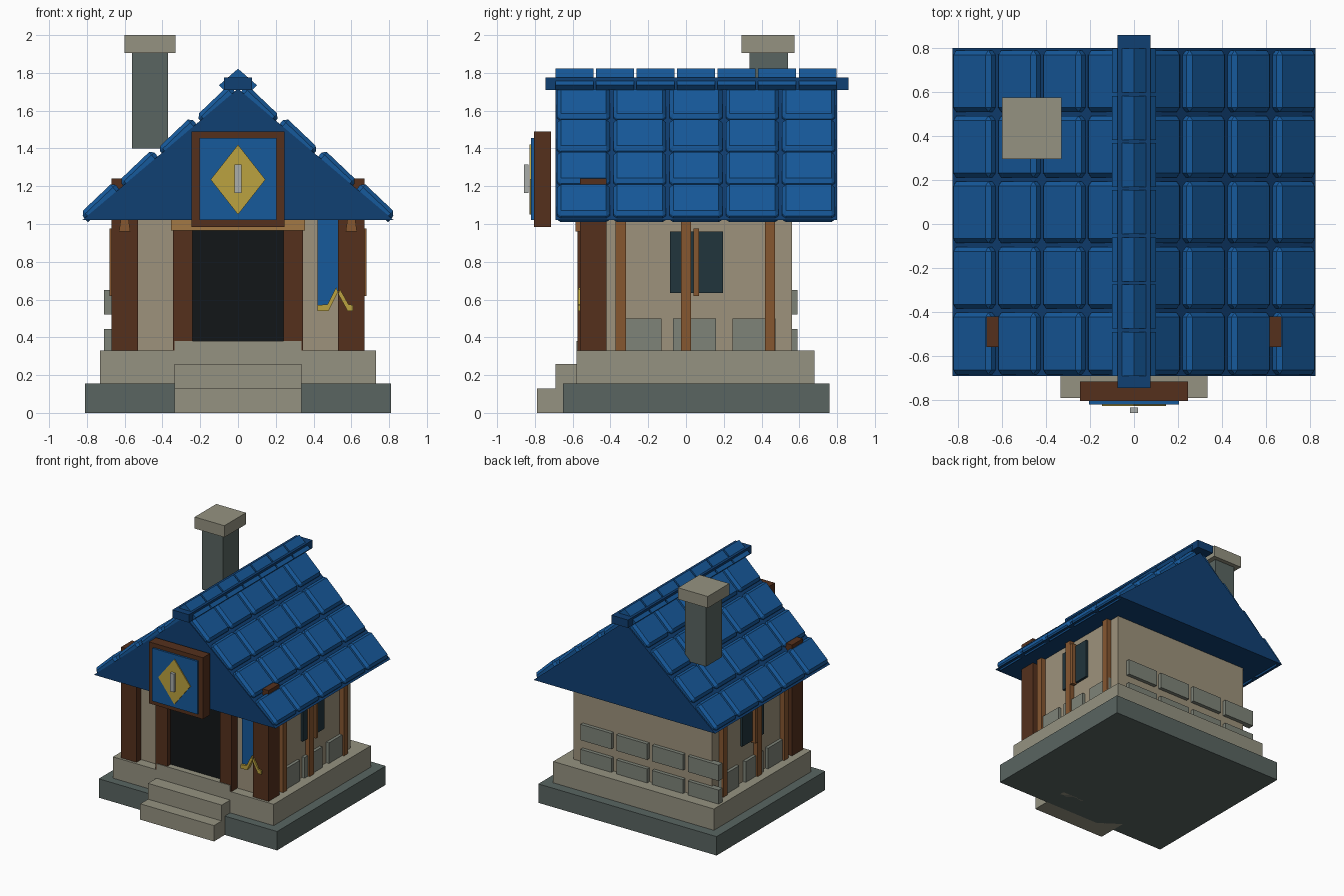
import bpy, bmesh, math
from mathutils import Matrix, Vector

if "Cube" in bpy.data.objects:
    bpy.data.objects.remove(bpy.data.objects["Cube"])


def mat(name, r, g, b):
    m = bpy.data.materials.new(name)
    m.diffuse_color = (r, g, b, 1)
    m.use_nodes = True
    m.node_tree.nodes["Principled BSDF"].inputs["Base Color"].default_value = m.diffuse_color
    return m


TILE = mat("tile_blue", 0.008, 0.10, 0.33)
ROOF = mat("roof_blue", 0.005, 0.05, 0.17)
WOOD = mat("dark_wood", 0.09, 0.03, 0.012)
BEAM = mat("light_wood", 0.24, 0.095, 0.03)
TAN = mat("tan_wood", 0.36, 0.19, 0.06)
WALL = mat("plaster", 0.34, 0.29, 0.20)
STONE = mat("pale_stone", 0.30, 0.29, 0.22)
SLATE = mat("dark_stone", 0.10, 0.13, 0.12)
BRICK = mat("grey_stone", 0.21, 0.23, 0.19)
DARK = mat("door_dark", 0.006, 0.008, 0.009)
GLASS = mat("window_dark", 0.015, 0.035, 0.045)
GOLD = mat("gold", 0.50, 0.36, 0.05)
METAL = mat("metal", 0.40, 0.42, 0.40)


def finish(name, bm, m):
    bmesh.ops.recalc_face_normals(bm, faces=bm.faces)
    me = bpy.data.meshes.new(name)
    bm.to_mesh(me)
    bm.free()
    me.materials.append(m)
    ob = bpy.data.objects.new(name, me)
    bpy.context.collection.objects.link(ob)
    return ob


def add_box(bm, x0, x1, y0, y1, z0, z1):
    mx = Matrix.Translation(((x0 + x1) / 2, (y0 + y1) / 2, (z0 + z1) / 2))
    mx = mx @ Matrix.Diagonal((x1 - x0, y1 - y0, z1 - z0, 1))
    return bmesh.ops.create_cube(bm, size=1, matrix=mx)["verts"]


def box(name, m, *dims):
    bm = bmesh.new()
    add_box(bm, *dims)
    return finish(name, bm, m)


def add_prism(bm, pts, y0, y1):
    # extrude an (x, z) outline along y
    f = bm.faces.new([bm.verts.new((x, y0, z)) for x, z in pts])
    g = bmesh.ops.extrude_face_region(bm, geom=[f])["geom"]
    vs = [v for v in g if isinstance(v, bmesh.types.BMVert)]
    bmesh.ops.translate(bm, verts=vs, vec=(0, y1 - y0, 0))


def prism(name, m, pts, y0, y1):
    bm = bmesh.new()
    add_prism(bm, pts, y0, y1)
    return finish(name, bm, m)


# foundation and steps
box("foundation", SLATE, -.81, .81, -.65, .76, 0, .155)
box("plinth", STONE, -.73, .73, -.58, .68, .155, .33)
for i, (y, z) in enumerate([(-.79, .13), (-.69, .26), (-.58, .38)]):
    box(f"step_{i + 1}", STONE, -.335, .335, y, -.45, max(0, z - .13), z)

# walls and doorway
box("walls", WALL, -.63, .63, -.5, .56, .33, 1.02)
box("door", DARK, -.24, .24, -.53, -.49, .38, .965)
box("door_lintel", TAN, -.355, .355, -.585, -.45, .965, 1.03)

for s, side in ((-1, "left"), (1, "right")):
    def sbox(name, m, a, b, *rest):
        box(f"{side}_{name}", m, min(s * a, s * b), max(s * a, s * b), *rest)
    # posts and side beams
    sbox("door_post", WOOD, .24, .345, -.575, -.47, .33, .965)
    sbox("corner_post", WOOD, .53, .67, -.56, -.42, .33, 1.24)
    prism(f"{side}_post_bracket", BEAM,
          [(s * .6 + x, z) for x, z in ((-.03, .96), (.03, .96), (.02, 1.03), (-.02, 1.03))],
          -.585, -.55)
    for i, y in enumerate((-.345, 0, .445)):
        sbox(f"wall_beam_{i + 1}", BEAM, .61, .67, y - .027, y + .027, .33, 1.03)
    # side window
    sbox("window", GLASS, .6, .65, -.085, .195, .635, .96)
    sbox("window_bar", BEAM, .64, .68, .04, .068, .62, .975)
    # side foundation stones
    for i, y in enumerate((-.25, .04, .355)):
        sbox(f"side_stone_{i + 1}", BRICK, .6, .655, y - .11, y + .12, .33, .5)

# back wall stones
bm = bmesh.new()
for z0, z1 in ((.32, .445), (.52, .65)):
    for i in range(4):
        x = .405 - .325 * i
        add_box(bm, x - .14, x + .14, .54, .59, z0, z1)
finish("back_stones", bm, BRICK)

# banner with gold hem
prism("banner", TILE, [(.42, 1.03), (.42, .56), (.48, .56), (.52, .66), (.56, .57),
                       (.61, .57), (.61, 1.03)], -.55, -.535)
prism("banner_hem_left", GOLD, [(.42, .54), (.48, .54), (.53, .64), (.52, .665),
                                (.475, .575), (.42, .57)], -.57, -.535)
prism("banner_hem_right", GOLD, [(.61, .54), (.58, .54), (.53, .63), (.54, .655),
                                 (.585, .575), (.61, .57)], -.572, -.535)

# roof body
ANG = math.radians(40)
APEX = 1.716
prism("roof_body", ROOF, [(-.825, 1.02), (.825, 1.02), (0, APEX)], -.69, .80)

# roof tiles: bevelled wedges, thicker at the upper end
down = Vector((math.cos(ANG), 0, -math.sin(ANG)))
out = Vector((math.sin(ANG), 0, math.cos(ANG)))
frame = Matrix((down, (0, 1, 0), out)).transposed().to_4x4()
frame.translation = (0, 0, APEX)
tiles = bmesh.new()
for row in range(4):
    for col in range(5):
        s0, y = .022 + .267 * row, -.543 + .298 * col
        bm = bmesh.new()
        add_box(bm, s0, s0 + .24, y - .14, y + .14, -.03, .047)
        for v in bm.verts:
            if v.co.z > 0 and v.co.x > s0 + .1:
                v.co.z = .032
        top = [e for e in bm.edges if all(v.co.z > 0 for v in e.verts)]
        upright = [e for e in bm.edges
                   if abs(e.verts[0].co.z - e.verts[1].co.z) > .05]
        bmesh.ops.bevel(bm, geom=top + upright, offset=.02, segments=1, affect='EDGES')
        bm.transform(frame)
        me = bpy.data.meshes.new("tmp")
        bm.to_mesh(me)
        bm.free()
        tiles.from_mesh(me)
        bpy.data.meshes.remove(me)
ob = finish("roof_tiles", tiles, TILE)
mir = ob.modifiers.new("mirror", 'MIRROR')
mir.use_axis = (True, False, False)

# ridge beam and ridge caps
box("ridge_beam", ROOF, -.075, .075, -.745, .86, 1.71, 1.775)
bm = bmesh.new()
for i in range(7):
    y = -.69 + .2145 * i
    add_prism(bm, [(-.1, 1.735), (-.075, 1.71), (.075, 1.71), (.1, 1.735), (0, 1.822)],
              y, y + .2)
finish("ridge_caps", bm, TILE)

# chimney
box("chimney", SLATE, -.56, -.37, .335, .54, 1.4, 1.905)
box("chimney_cap", STONE, -.6, -.33, .295, .575, 1.905, 2.0)

# hanging sign on the gable
box("sign_frame", WOOD, -.245, .245, -.805, -.715, .985, 1.49)
box("sign_panel", TILE, -.205, .205, -.82, -.79, 1.02, 1.455)
prism("sign_diamond", GOLD, [(-.145, 1.235), (0, 1.05), (.145, 1.235), (0, 1.42)],
      -.828, -.81)
box("sign_bar", METAL, -.018, .018, -.858, -.835, 1.165, 1.315)
